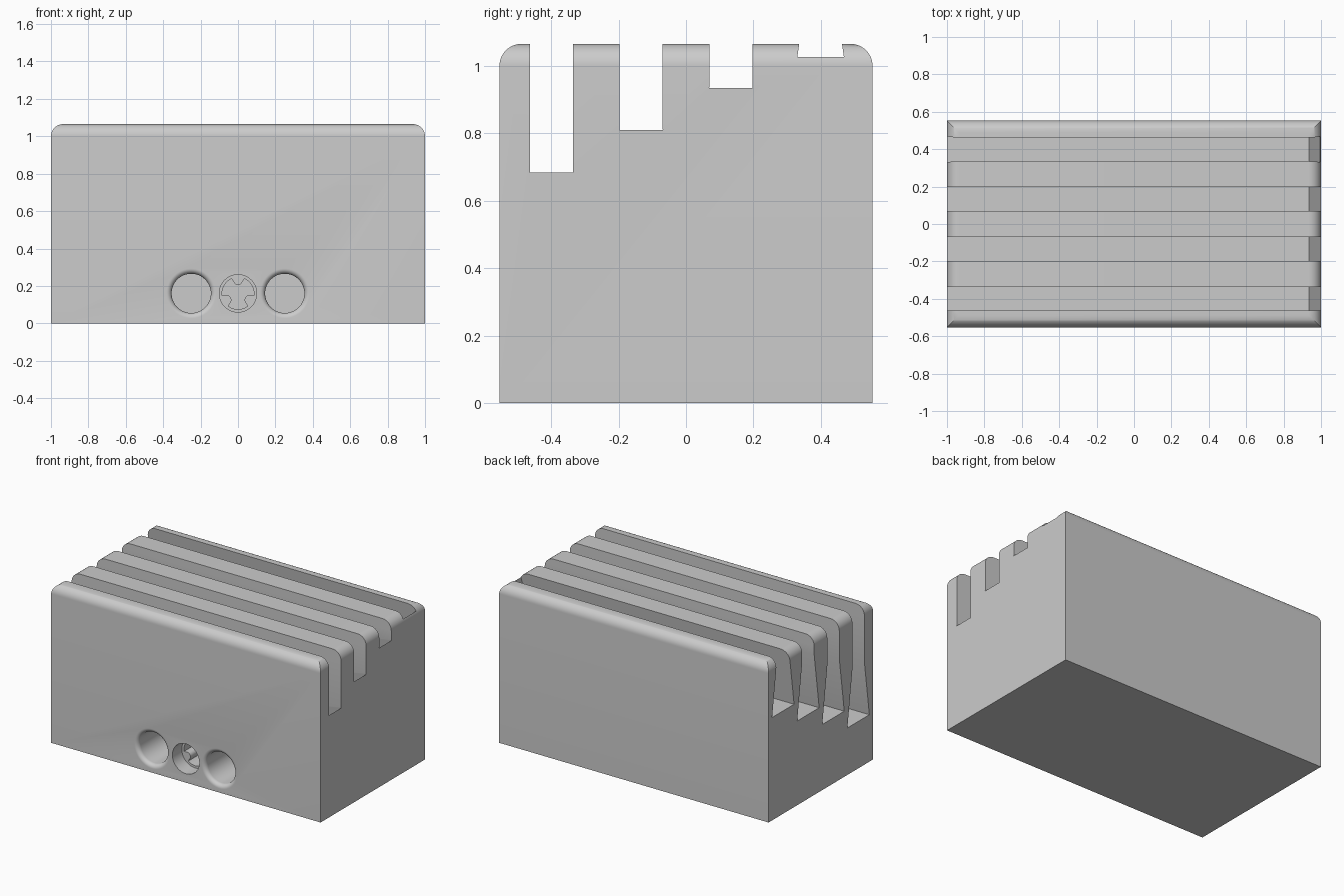
import bpy, bmesh
from math import sin, cos, pi, sqrt, radians

if "Cube" in bpy.data.objects:
    bpy.data.objects.remove(bpy.data.objects["Cube"])

H, HY, R = 1.065, 0.553, 0.065      # height, half depth, top edge radius


def loft(name, rings):
    """Closed solid through rings of equal point count, capped at both ends."""
    bm = bmesh.new()
    loops = [[bm.verts.new(p) for p in ring] for ring in rings]
    n = len(loops[0])
    for a, b in zip(loops, loops[1:]):
        for i in range(n):
            j = (i + 1) % n
            bm.faces.new((a[i], a[j], b[j], b[i]))
    bm.faces.new(loops[0][::-1])
    bm.faces.new(loops[-1])
    bmesh.ops.recalc_face_normals(bm, faces=bm.faces)
    me = bpy.data.meshes.new(name)
    bm.to_mesh(me)
    bm.free()
    ob = bpy.data.objects.new(name, me)
    bpy.context.collection.objects.link(ob)
    return ob


def rect(x0, x1, y0, y1, z):
    return [(x0, y0, z), (x1, y0, z), (x1, y1, z), (x0, y1, z)]


def circle(x, z, y, r, n=64):
    return [(x + r * cos(2 * pi * i / n), y, z + r * sin(2 * pi * i / n)) for i in range(n)]


def cut(target, cutter):
    """Subtract the cutter from the target and remove it."""
    cutter.hide_render = True
    mod = target.modifiers.new("cut", 'BOOLEAN')
    mod.operation, mod.solver, mod.object = 'DIFFERENCE', 'EXACT', cutter
    bpy.context.view_layer.objects.active = target
    bpy.ops.object.modifier_apply(modifier=mod.name)
    bpy.data.objects.remove(cutter)


# Block with rounded, mitred top edges and a sharp base
rings = [rect(-1, 1, -HY, HY, 0)]
for i in range(13):
    t = i / 12 * pi / 2
    d = R * (1 - cos(t))
    rings.append(rect(-1 + d, 1 - d, -HY + d, HY - d, H - R + R * sin(t)))
body = loft("slotted_block", rings)

# Four stepped slots: straight neck above, flaring channel below, open at the left
W, FLARE, DROP, LEAN = 0.0635, 0.053, 0.375, 0.066
for k in range(4):
    y = 0.399 - 0.266 * k
    zt = H - 0.125 * k
    if k:
        cut(body, loft("slot_neck", [rect(-1.2, 1.2, y - W, y + W, zt),
                                     rect(-1.2, 1.2, y - W, y + W, 1.3)]))
    channel = []
    for s in (1, -0.12):             # channel floor, then just above its mouth
        w = W + FLARE * s
        channel.append(rect(-1.2, 1.001 - LEAN * s, y - w, y + w, zt - DROP * s))
    cut(body, loft("slot_channel", channel))

# Two round front holes with rolled rims
ZC, HR, F = 0.16, 0.105, 0.028
for x in (-0.25, 0.25):
    rim = [circle(x, ZC, -HY - 0.05, HR + F)]
    for i in range(9):
        t = i / 8 * pi / 2
        rim.append(circle(x, ZC, -HY + F * (1 - cos(t)), HR + F * (1 - sin(t))))
    rim.append(circle(x, ZC, -HY + 0.5, HR))
    cut(body, loft("round_hole", rim))

# Central recess, then a deeper opening with three rounded tabs
cut(body, loft("socket_recess", [circle(0, ZC, -HY - 0.05, 0.1), circle(0, ZC, -HY + 0.1, 0.1)]))


def tabbed(y, r=0.085, c=0.071, tr=0.026, n=144):
    pts = []
    for i in range(n):
        a = 2 * pi * i / n
        d = (a - pi / 2 + pi / 3) % (2 * pi / 3) - pi / 3   # angle from nearest tab
        q = tr ** 2 - (c * sin(d)) ** 2
        rad = c * cos(d) - sqrt(q) if q > 0 else r
        pts.append((rad * cos(a), y, ZC + rad * sin(a)))
    return pts


cut(body, loft("socket_opening", [tabbed(-HY + 0.08), tabbed(-HY + 0.25)]))

bpy.ops.object.select_all(action='DESELECT')
body.select_set(True)
bpy.context.view_layer.objects.active = body
bpy.ops.object.shade_smooth_by_angle(angle=radians(30))
